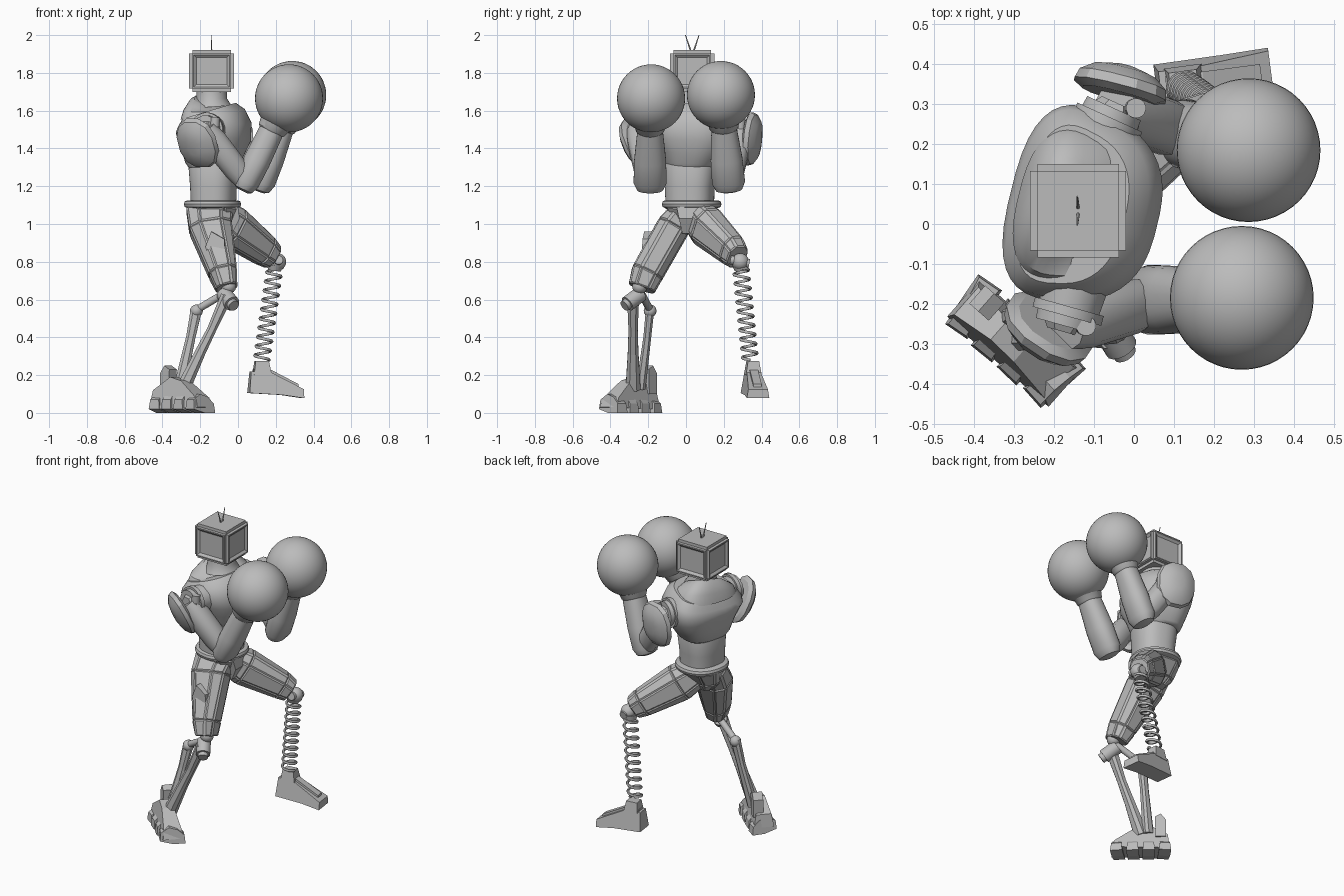
import bpy, bmesh, math
from mathutils import Vector as V

if "Cube" in bpy.data.objects:
    bpy.data.objects.remove(bpy.data.objects["Cube"])

grey = bpy.data.materials.new("robot_grey")
grey.use_nodes = True
grey.diffuse_color = (0.5, 0.5, 0.5, 1)
grey.node_tree.nodes["Principled BSDF"].inputs["Base Color"].default_value = grey.diffuse_color


def finish(name, bm, smooth=35):
    bmesh.ops.recalc_face_normals(bm, faces=bm.faces)
    me = bpy.data.meshes.new(name)
    bm.to_mesh(me)
    bm.free()
    me.materials.append(grey)
    if smooth:
        me.shade_smooth()
        me.set_sharp_from_angle(angle=math.radians(smooth))
    ob = bpy.data.objects.new(name, me)
    bpy.context.collection.objects.link(ob)
    return ob


def loft(name, rings, n=24, p=2, u=(1, 0, 0), taper=0, smooth=35, panel=0):
    """Skin superellipse rings (centre, half size along u, half size across)."""
    bm = bmesh.new()
    pts = [V(r[0]) for r in rings]
    loops = []
    for i, (c, a, b) in enumerate(rings):
        t = (pts[min(i + 1, len(pts) - 1)] - pts[max(i - 1, 0)]).normalized()
        v = t.cross(V(u)).normalized()
        w = v.cross(t)
        loop = []
        for k in range(n):
            ang = (k + 0.5) * math.tau / n
            x, y = (math.copysign(abs(f) ** (2 / p), f) for f in (math.cos(ang), math.sin(ang)))
            loop.append(bm.verts.new(pts[i] + w * a * x + v * b * y * (1 - taper * x)))
        loops.append(loop)
    sides = []
    for lo, hi in zip(loops, loops[1:]):
        for k in range(n):
            sides.append(bm.faces.new((lo[k], lo[k - 1], hi[k - 1], hi[k])))
    bm.faces.new(loops[0])
    bm.faces.new(loops[-1])
    if panel:
        bmesh.ops.recalc_face_normals(bm, faces=bm.faces)
        bmesh.ops.inset_individual(bm, faces=sides, thickness=panel, depth=panel * 0.6)
    return finish(name, bm, smooth)


def rod(name, a, b, r, r2=None, n=16, **kw):
    u = (0, 0, 1) if abs(a[2] - b[2]) < 0.2 * (V(a) - V(b)).length else (1, 0, 0)
    r2 = r if r2 is None else r2
    return loft(name, [(a, r, r), (b, r2, r2)], n, u=u, **kw)


def ball(name, c, r, seg=32):
    bm = bmesh.new()
    bmesh.ops.create_uvsphere(bm, u_segments=seg, v_segments=seg // 2, radius=r)
    bmesh.ops.translate(bm, verts=bm.verts, vec=c)
    return finish(name, bm)


def prism(name, origin, axis, profile, half, taper=0):
    """Side profile (along axis, height) widened to both sides, narrower at the top."""
    bm = bmesh.new()
    o, ax = V(origin), V((axis[0], axis[1], 0)).normalized()
    side = V((-ax.y, ax.x, 0))
    zs = [z for _, z in profile]
    rows = []
    for sgn in (-1, 1):
        rows.append([bm.verts.new(o + ax * s + V((0, 0, z)) + side * sgn * half *
                     (1 - taper * (z - min(zs)) / (max(zs) - min(zs)))) for s, z in profile])
        bm.faces.new(rows[-1])
    for k in range(len(profile)):
        bm.faces.new((rows[0][k], rows[0][k - 1], rows[1][k - 1], rows[1][k]))
    return finish(name, bm, 0)


# Torso, turned slightly about the vertical
FWD = (0.97, -0.24, 0)


def trunk(name, table, p=2.5, taper=0.0):
    loft(name, [((x, y, z), a, b) for x, y, z, a, b in table], 40, p, FWD, taper)


trunk("abdomen", [(-.13, .02, 1.08, .115, .125), (-.13, .02, 1.2, .12, .13),
                  (-.13, .025, 1.3, .128, .138), (-.13, .03, 1.33, .12, .13)])
trunk("chest", [(-.13, .03, 1.3, .125, .135), (-.13, .03, 1.32, .14, .15), (-.13, .035, 1.38, .16, .18),
                (-.123, .04, 1.45, .185, .225), (-.125, .04, 1.51, .19, .24),
                (-.138, .04, 1.56, .172, .23), (-.15, .04, 1.6, .135, .195)], 2.7, 0.15)
trunk("collar", [(-.145, .04, 1.58, .15, .19), (-.15, .04, 1.61, .128, .175),
                 (-.145, .035, 1.63, .11, .13), (-.14, .03, 1.645, .09, .1)], 2.5, 0.15)
trunk("neck", [(-.135, .03, 1.62, .1, .11), (-.138, .03, 1.66, .08, .085), (-.14, .03, 1.72, .08, .085)], 2)
trunk("belt", [(-.135, .03, 1.085, .13, .14), (-.135, .03, 1.09, .145, .152), (-.135, .03, 1.105, .15, .157),
               (-.135, .03, 1.12, .145, .152), (-.135, .03, 1.125, .13, .14)], 2.2)
loft("pelvis", [((-.14, .02, .95), .06, .045), ((-.14, .02, 1.0), .11, .075),
                ((-.135, .025, 1.09), .14, .135)], 8, 2.6, smooth=0, panel=.01)
prism("groin_plate", (0, .01, 0), (1, 0), [(-.1, .95), (-.03, .95), (.01, 1.03), (.0, 1.09), (-.1, 1.09)], .03, -1)

# Television head with sunken side panels and two aerials
bm = bmesh.new()
bmesh.ops.create_cube(bm, size=1)
for v in bm.verts:
    v.co = V((v.co.x * .24, v.co.y * .235, v.co.z * .22)) + V((-.14, .033, 1.81))
bmesh.ops.bevel(bm, geom=bm.edges[:], offset=.018, segments=2, affect='EDGES')
walls = [f for f in bm.faces if f.calc_area() > .02 and abs(f.normal.z) < .5]
bmesh.ops.inset_individual(bm, faces=walls, thickness=.01, depth=0)
bmesh.ops.inset_individual(bm, faces=walls, thickness=.02, depth=-.012)
finish("head", bm, 30)
for s, label in ((-1, "front"), (1, "back")):
    rod(label + "_aerial", (-.14, .033 + s * .006, 1.91), (-.142, .033 + s * .036, 2.0), .005, .002, 6)

# Arms: shoulder joint, upper arm, forearm, boxing glove and curved guard
ARMS = {
    "front": dict(root=(-.14, -.13, 1.5), joint=(-.175, -.255, 1.5), elbow=(.045, -.19, 1.22), wrist=(.185, -.19, 1.51),
                  glove=(.27, -.185, 1.665), guard=(-.21, -.255, 1.43), out=(-.5, -.75, -.42)),
    "back": dict(root=(-.1, .18, 1.5), joint=(-.05, .29, 1.5), elbow=(.13, .225, 1.22), wrist=(.235, .2, 1.52),
                 glove=(.287, .185, 1.683), guard=(-.035, .335, 1.45), out=(.25, .96, -.1)),
}
for side, a in ARMS.items():
    root, joint, elbow, wrist, glove, guard, out = (V(a[k]) for k in
        ("root", "joint", "elbow", "wrist", "glove", "guard", "out"))
    axis = (joint - root).normalized()
    rod(side + "_shoulder", root, joint, .085, .075)
    rod(side + "_shoulder_ring", joint - axis * .05, joint - axis * .025, .09, .09, 24)
    rod(side + "_shoulder_bolt", joint, joint + axis * .015, .05, .04, 6, smooth=0)
    rod(side + "_shoulder_pin", joint + V((.05, 0, -.02)), joint + V((.055, 0, .065)), .025)
    loft(side + "_upper_arm", [(joint, .06, .06), (joint.lerp(elbow, .2), .072, .072),
         (joint.lerp(elbow, .75), .07, .068), (elbow, .055, .055)], 12, 2.3, (0, 1, 0))
    along = (wrist - elbow).normalized()
    loft(side + "_forearm", [(elbow - along * .05, .045, .03), (elbow - along * .04, .07, .05),
         (elbow, .088, .068), (elbow.lerp(wrist, .4), .085, .072), (wrist, .066, .066)], 24, 2.3, (0, 1, 0))
    loft(side + "_cuff", [(wrist - along * .025, .066, .066), (wrist - along * .015, .076, .076),
         (wrist + along * .02, .084, .084), (glove - along * .1, .125, .125)], 32, 2, (0, 1, 0))
    ball(side + "_glove", glove, .18, 48)
    loft(side + "_arm_guard", [(guard - out * .015, .095, .12), (guard, .122, .145), (guard + out * .025, .115, .135),
         (guard + out * .05, .08, .1), (guard + out * .062, .03, .045)], 12, 2.3, (out.y, -out.x, 0), smooth=25)
    rod(side + "_guard_mount", joint.lerp(elbow, .25), guard, .04)

# Front thigh, knee joint and two thin shin struts
loft("front_thigh", [((-.15, .0, 1.08), .125, .07), ((-.145, -.07, .98), .115, .088),
                     ((-.08, -.205, .74), .074, .085), ((-.06, -.235, .66), .055, .07)],
     8, 2.6, smooth=0, panel=.01)
prism("front_thigh_plate", (-.11, -.2, 0), (1, -.1), [(-.06, .88), (-.01, .74), (.05, .74), (.04, .92), (-.03, .96)], .035, .3)
ball("front_knee", (-.05, -.245, .67), .04)
rod("front_knee_hub", (-.075, -.24, .63), (-.032, -.31, .578), .042)
rod("front_knee_cap", (-.034, -.307, .58), (-.022, -.326, .566), .03)
rod("knee_link", (-.06, -.24, .64), (-.22, -.19, .545), .02)
ball("link_joint", (-.22, -.19, .54), .034, 16)
loft("rear_strut", [((-.22, -.19, .55), .032, .024), ((-.25, -.205, .4), .026, .022), ((-.31, -.24, .13), .034, .028)], 8, 2.5, smooth=0)
loft("front_strut", [((-.06, -.28, .62), .034, .034), ((-.14, -.28, .44), .026, .026),
                     ((-.2, -.28, .32), .03, .03), ((-.29, -.28, .13), .04, .042)], 8, 2.5, smooth=0)

# Broad front foot: a ridge across it with four short side-by-side toes
AX, PERP = V((.75, -.66, 0)), V((.66, .75, 0))
FOOT = V((-.315, -.285, 0))
prism("foot_ridge_body", FOOT, AX, [(-.15, .04), (-.14, .12), (-.03, .19), (.05, .17), (.17, .08), (.19, .03), (-.1, .02)], .065, .5)
for k in range(4):
    spread = k - 1.5
    tall = .13 - abs(spread) * .02
    prism("toe_%d" % (k + 1), FOOT + AX * (.018 + spread * .09), PERP + AX * spread * .08,
          [(-.075, .02), (-.07, .07), (-.02, tall), (.03, tall * .85), (.07, .05), (.075, .0), (.0, .0)], .036, .35)
prism("heel_fin", FOOT - AX * .1 + PERP * .03, AX, [(-.03, .1), (-.03, .21), (0, .25), (.035, .23), (.03, .1)], .03)

# Back thigh, knee and coil-spring shin
loft("back_thigh", [((-.11, .05, 1.05), .07, .09), ((-.03, .11, .985), .085, .11),
                    ((.14, .245, .86), .068, .082), ((.185, .272, .825), .055, .066)],
     8, 2.6, (-.5, .8, 0), smooth=0, panel=.01)
ball("back_knee", (.21, .288, .8), .045)
rod("back_knee_hub", (.215, .235, .81), (.215, .335, .79), .024)
TOP, BOTTOM, TURNS, STEP = V((.195, .29, .77)), V((.125, .34, .28)), 10, 16
coil = []
for i in range(TURNS * STEP + 1):
    ang = i * math.tau / STEP
    c = TOP.lerp(BOTTOM, i / (TURNS * STEP)) + V((math.cos(ang), math.sin(ang), 0)) * .04
    coil.append((c, .0085, .0085))
loft("spring_shin", coil, 6, u=(0, 0, 1), smooth=60)
rod("spring_seat", (.197, .289, .785), (.193, .292, .755), .045, .035)

# Wedge foot under the spring
ANKLE = (.13, .354, 0)
prism("spring_ankle", ANKLE, (.99, .13), [(-.05, .2), (-.04, .275), (.03, .275), (.045, .2)], .042, .3)
prism("spring_foot", ANKLE, (.99, .13), [(-.075, .105), (-.065, .22), (.04, .215), (.215, .125), (.215, .078), (.1, .095)], .06, .4)
prism("foot_ridge", ANKLE, (.99, .13), [(-.05, .2), (-.05, .23), (.045, .227), (.19, .152), (.19, .12)], .022)
